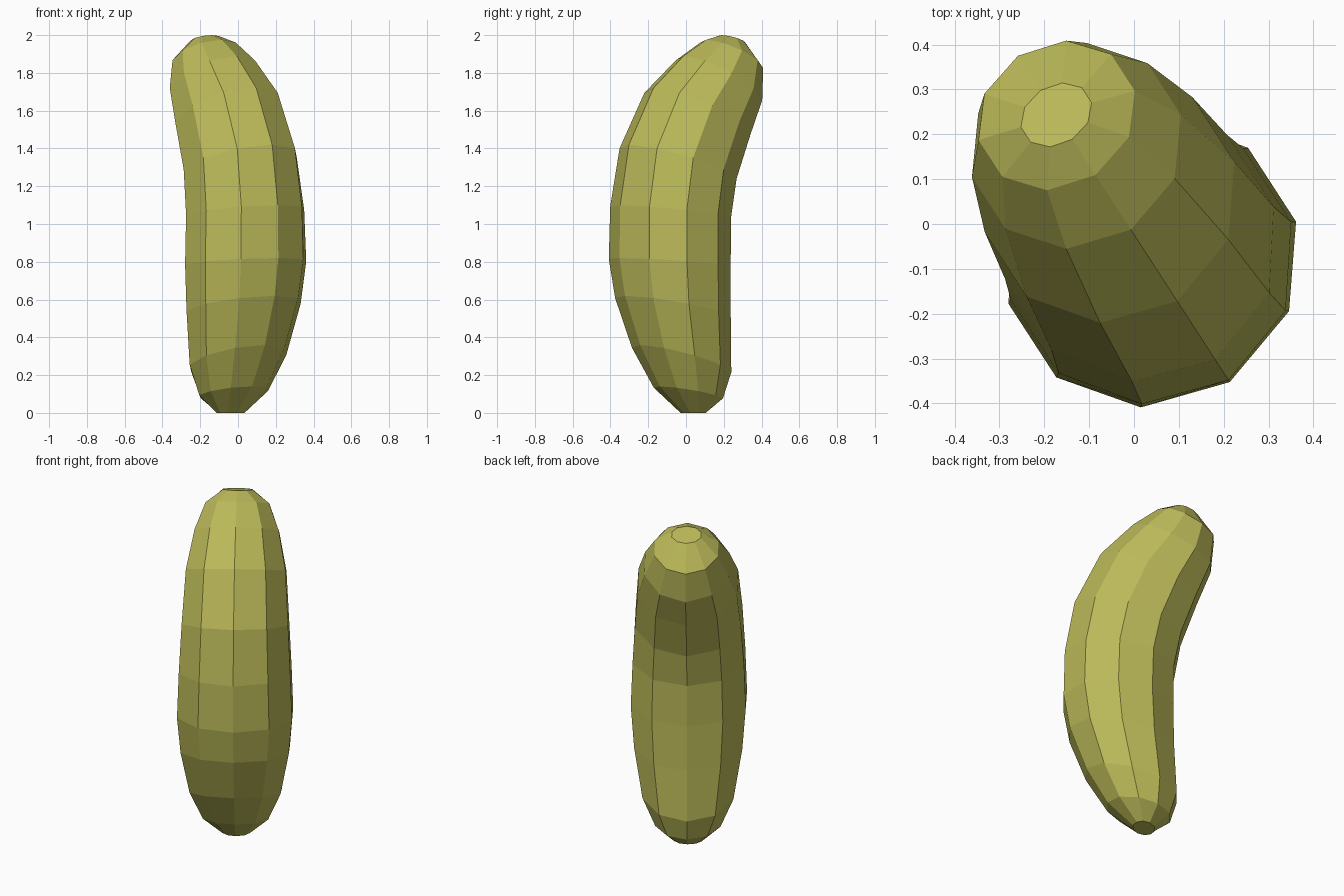
import bpy, bmesh
from math import sin, cos, pi, radians
from mathutils import Vector

if "Cube" in bpy.data.objects:
    bpy.data.objects.remove(bpy.data.objects["Cube"])

SIDES = 10
TURN = radians(33)                       # direction in which the body bends
U = Vector((-sin(TURN), cos(TURN), 0))   # towards the hollow side
V = Vector((cos(TURN), sin(TURN), 0))    # across the bend
Z = Vector((0, 0, 1))

# rings: outer edge (u, z), inner edge (u, z), half width across
RINGS = [
    ((0.01, 0.00), (0.13, 0.00), 0.08),
    ((-0.14, 0.14), (0.22, 0.07), 0.19),
    ((-0.265, 0.36), (0.26, 0.20), 0.265),
    ((-0.36, 0.62), (0.245, 0.50), 0.315),
    ((-0.395, 0.82), (0.24, 0.77), 0.335),
    ((-0.39, 1.10), (0.245, 1.02), 0.325),
    ((-0.335, 1.42), (0.285, 1.22), 0.31),
    ((-0.18, 1.72), (0.375, 1.45), 0.29),
    ((0.01, 1.89), (0.455, 1.63), 0.245),
    ((0.155, 1.976), (0.472, 1.81), 0.185),
    ((0.25, 2.00), (0.38, 1.955), 0.085),
]


def ring_points(outer, inner, half):
    o = U * outer[0] + Z * outer[1]
    i = U * inner[0] + Z * inner[1]
    mid, arm = (o + i) / 2 - V * 0.008, (o - i) / 2
    return [mid + arm * cos(2 * pi * k / SIDES) + V * half * sin(2 * pi * k / SIDES)
            for k in range(SIDES)]


# curved body lofted through the rings, closed at both ends
bm = bmesh.new()
loops = [[bm.verts.new(p) for p in ring_points(*r)] for r in RINGS]
for a, b in zip(loops, loops[1:]):
    for k in range(SIDES):
        n = (k + 1) % SIDES
        bm.faces.new((a[k], a[n], b[n], b[k]))
bm.faces.new(loops[0])
bm.faces.new(loops[-1])
bmesh.ops.recalc_face_normals(bm, faces=bm.faces)

# centre on x and y, stand on the floor
low = Vector([min(v.co[i] for v in bm.verts) for i in range(3)])
high = Vector([max(v.co[i] for v in bm.verts) for i in range(3)])
shift = Vector((-(low.x + high.x) / 2, -(low.y + high.y) / 2, -low.z))
bmesh.ops.translate(bm, verts=bm.verts, vec=shift)

mesh = bpy.data.meshes.new("pickle_body")
bm.to_mesh(mesh)
bm.free()
body = bpy.data.objects.new("pickle_body", mesh)
bpy.context.collection.objects.link(body)

# olive green skin
skin = bpy.data.materials.new("olive_skin")
skin.diffuse_color = (0.50, 0.49, 0.10, 1)
skin.use_nodes = True
skin.node_tree.nodes["Principled BSDF"].inputs["Base Color"].default_value = skin.diffuse_color
mesh.materials.append(skin)
